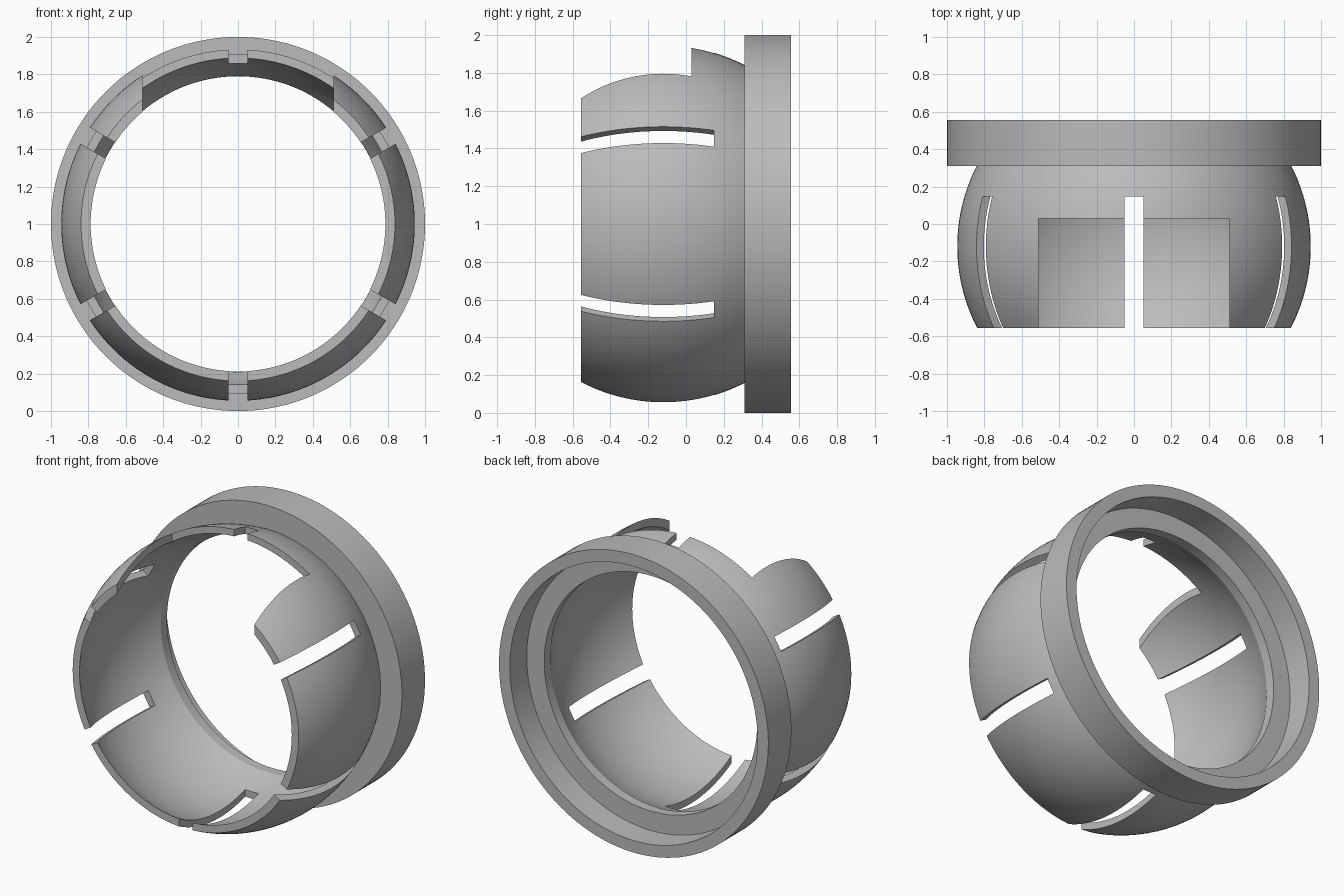
import bpy, bmesh, math
from mathutils import Matrix, Vector

cube = bpy.data.objects.get("Cube")
if cube:
    bpy.data.objects.remove(cube, do_unlink=True)

SPHERE_Y, R_OUT, R_IN = -0.12, 0.945, 0.90   # spherical shell
FRONT, SHOULDER, LEDGE, BACK = -0.555, 0.31, 0.375, 0.555
AXIS = Vector((0, 0, 1))                     # the ring axis runs along y at this height

grey = bpy.data.materials.new("plain grey")
grey.use_nodes = True
grey.diffuse_color = (0.5, 0.5, 0.5, 1)
grey.node_tree.nodes["Principled BSDF"].inputs["Base Color"].default_value = (0.5, 0.5, 0.5, 1)


def make_object(name, bm):
    bmesh.ops.recalc_face_normals(bm, faces=bm.faces)
    mesh = bpy.data.meshes.new(name)
    bm.to_mesh(mesh)
    bm.free()
    mesh.materials.append(grey)
    obj = bpy.data.objects.new(name, mesh)
    bpy.context.collection.objects.link(obj)
    return obj


def arc(radius, steps=28):
    """Points (r, y) on the shell from the front rim to the shoulder."""
    ys = [FRONT + (SHOULDER - FRONT) * i / steps for i in range(steps + 1)]
    return [(math.sqrt(radius ** 2 - (y - SPHERE_Y) ** 2), y) for y in ys]


def lathe(name, profile, segments=144):
    """Turn a closed (r, y) profile around the ring axis."""
    bm = bmesh.new()
    rings = []
    for i in range(segments):
        a = 2 * math.pi * i / segments
        rings.append([bm.verts.new((r * math.cos(a), y, 1 + r * math.sin(a))) for r, y in profile])
    n = len(profile)
    for i, ring in enumerate(rings):
        following = rings[(i + 1) % segments]
        for j in range(n):
            k = (j + 1) % n
            bm.faces.new((ring[j], ring[k], following[k], following[j]))
    return make_object(name, bm)


def box_cutter(name, low, high, angle=0):
    """Box given relative to the ring axis, turned about it."""
    low, high = Vector(low), Vector(high)
    bm = bmesh.new()
    bmesh.ops.create_cube(bm, size=1, matrix=Matrix.Translation(AXIS)
                          @ Matrix.Rotation(angle, 4, 'Y')
                          @ Matrix.Translation((low + high) / 2)
                          @ Matrix.Diagonal((*(high - low), 1)))
    obj = make_object(name, bm)
    obj.hide_render = True
    return obj


# Domed shell with stepped collar, one solid of revolution
collar = [(1, SHOULDER), (1, BACK), (0.92, BACK), (0.92, LEDGE), (0.79, LEDGE)]
body = lathe("slotted_collar", arc(R_OUT) + collar + arc(R_IN)[::-1])

# Six slots, each cutter crossing the full diameter, and the wide top notch
cutters = [box_cutter(f"slot_cutter_{i + 1}", (-0.05, -0.8, -1.2), (0.05, 0.147, 1.2),
                      math.radians(60 * i)) for i in range(3)]
cutters.append(box_cutter("notch_cutter", (-0.51, -0.8, 0.4), (0.51, 0.03, 1.2)))

bpy.ops.object.select_all(action='DESELECT')
body.select_set(True)
bpy.context.view_layer.objects.active = body
for cutter in cutters:
    mod = body.modifiers.new(cutter.name, 'BOOLEAN')
    mod.operation, mod.solver, mod.object = 'DIFFERENCE', 'EXACT', cutter
    bpy.ops.object.modifier_apply(modifier=mod.name)
    bpy.data.objects.remove(cutter, do_unlink=True)

bpy.ops.object.shade_smooth_by_angle(angle=math.radians(25))
